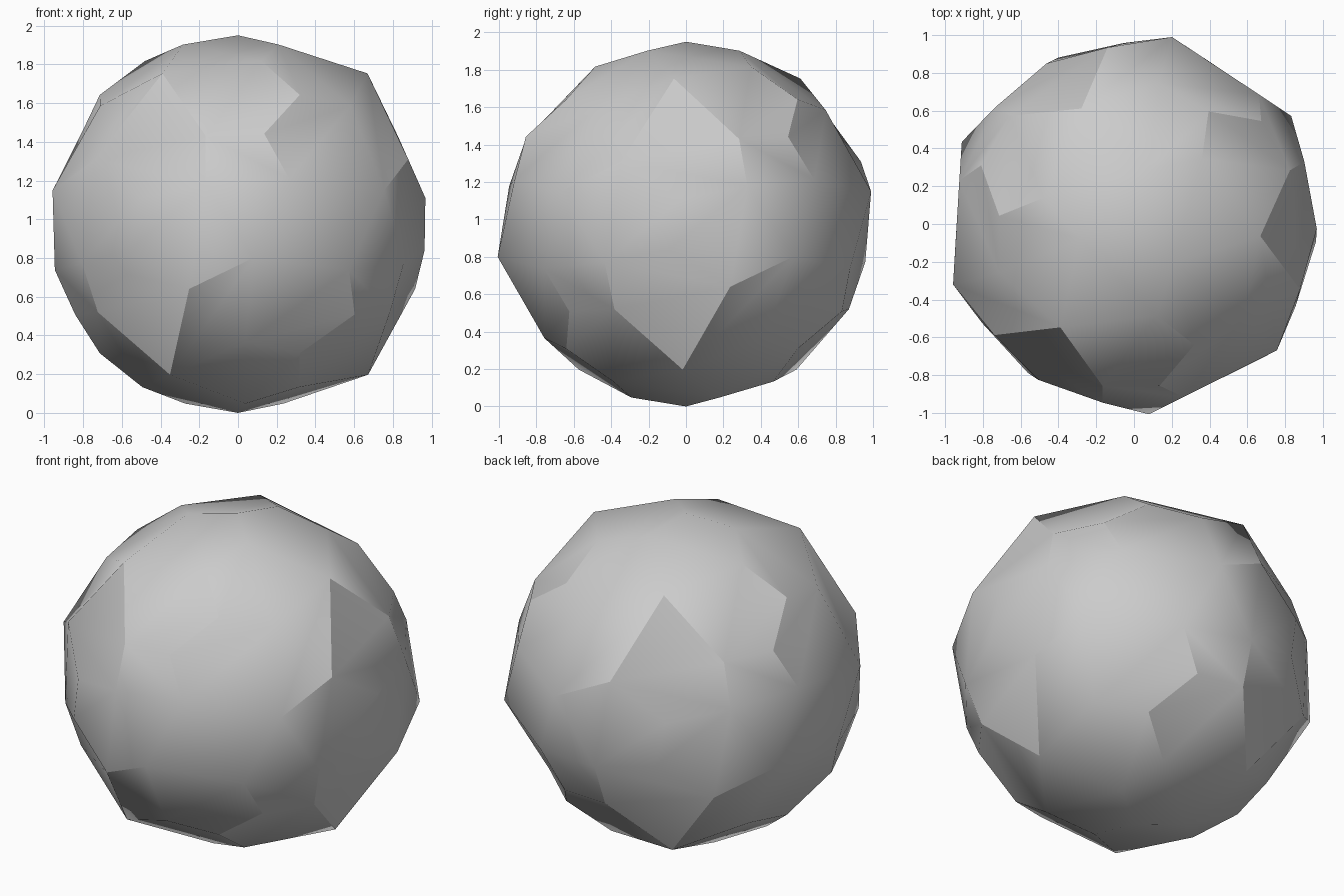
import bpy, bmesh, math

cube = bpy.data.objects.get("Cube")
if cube:
    bpy.data.objects.remove(cube, do_unlink=True)

CENTRE = 0.975   # height of the middle
FLIP = -7.0      # angle sum of a point and its half-turned twin

# One point of each ring: angle in degrees, radius, height above the middle.
# Every ring repeats three times round z, and again half-turned below.
RINGS = {
    "P": (0, 0, 0.975),            # pole
    "A": (-5.5, 0.672, 0.778),     # upper five-sided peaks
    "B": (78.5, 1.01, 0.175),      # middle five-sided peaks
    "C": (75.5, 0.295, 0.927), "D": (44, 0.50, 0.842),
    "V": (56.5, 0.715, 0.667), "G": (80, 0.758, 0.61),
    "E": (39, 0.867, 0.467), "U": (19, 0.873, 0.455),
    "S": (20, 0.96, 0.203), "T": (46, 0.953, 0.237),
    "Q": (-1.5, 0.968, 0.135), "R": (-21.5, 0.945, 0.335),
}

# One face of each kind; a number is the turn, a dash marks the lower twin
FACES = [
    "P0 C0 D0 A0 C2", "A1 C0 D0 V0 G0", "A0 D0 V0 E0 U0",
    "A0 U0 S0 Q0 R0", "A0 R0 B2 G2", "B0 G0 V0 E0 T0",
    "B0 T0 B1- T1-", "B1- S0 U0 E0 T0", "B2 R0 Q0 Q0- S0-",
]

bm = bmesh.new()
verts = {}


def point(name, turn, low):
    """Vertex of a ring, made once and then reused."""
    turn = 0 if name == "P" else turn % 3
    key = (name, turn, low)
    if key not in verts:
        ang, r, h = RINGS[name]
        a = math.radians((FLIP - ang if low else ang) + 120 * turn)
        z = CENTRE + (-h if low else h)
        verts[key] = bm.verts.new((r * math.cos(a), r * math.sin(a), z))
    return verts[key]


# Repeat each face by the three turns and the half-turn
done = set()
for spec in FACES:
    corners = [(c[0], int(c[1]), c.endswith("-")) for c in spec.split()]
    for low in (False, True):
        for turn in range(3):
            loop = [point(n, (-k if low else k) + turn, f != low) for n, k, f in corners]
            if frozenset(loop) not in done:
                done.add(frozenset(loop))
                bm.faces.new(loop)

bmesh.ops.recalc_face_normals(bm, faces=bm.faces)
mesh = bpy.data.meshes.new("faceted_ball")
bm.to_mesh(mesh)
bm.free()

ball = bpy.data.objects.new("faceted_ball", mesh)
bpy.context.collection.objects.link(ball)

# Plain grey surface
grey = bpy.data.materials.new("plain_grey")
grey.use_nodes = True
colour = (0.6, 0.6, 0.6, 1)
grey.diffuse_color = colour
grey.node_tree.nodes["Principled BSDF"].inputs["Base Color"].default_value = colour
mesh.materials.append(grey)

# Soft shading that keeps the steeper edges crisp
bpy.ops.object.select_all(action="DESELECT")
ball.select_set(True)
bpy.context.view_layer.objects.active = ball
bpy.ops.object.shade_smooth_by_angle(angle=math.radians(30))
